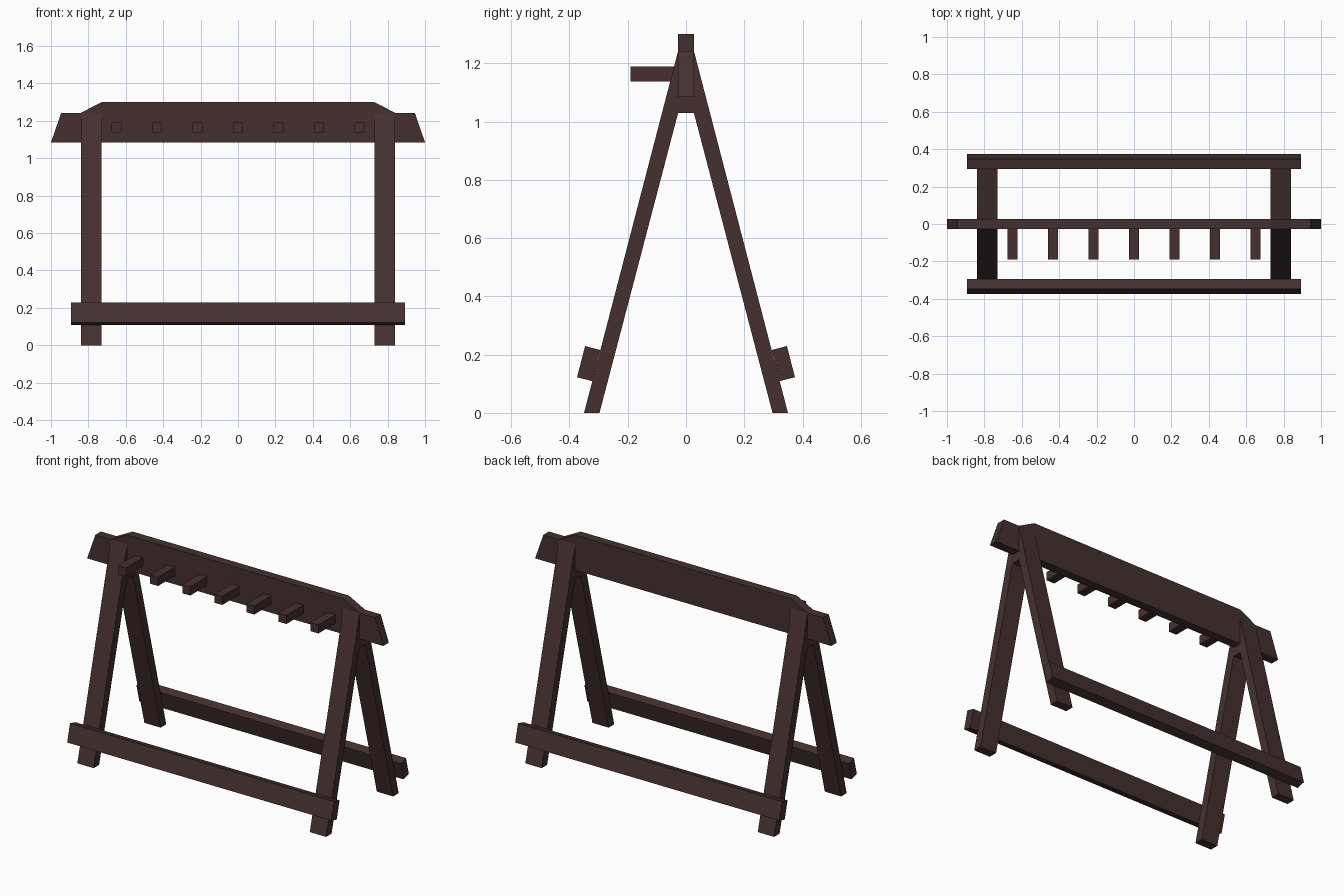
import bpy, bmesh
from mathutils import Vector

if "Cube" in bpy.data.objects:
    bpy.data.objects.remove(bpy.data.objects["Cube"])

wood = bpy.data.materials.new("dark brown wood")
wood.diffuse_color = (0.061, 0.030, 0.030, 1)
wood.use_nodes = True
wood.node_tree.nodes["Principled BSDF"].inputs["Base Color"].default_value = wood.diffuse_color


def prism(name, points, axis, lo, hi):
    """Extrude a 2D profile; axis 'x' takes (y, z) points, axis 'y' takes (x, z)."""
    bm = bmesh.new()
    place = (lambda p: (lo, p[0], p[1])) if axis == 'x' else (lambda p: (p[0], lo, p[1]))
    face = bm.faces.new([bm.verts.new(place(p)) for p in points])
    ext = bmesh.ops.extrude_face_region(bm, geom=[face])
    shift = Vector((hi - lo, 0, 0)) if axis == 'x' else Vector((0, hi - lo, 0))
    bmesh.ops.translate(bm, vec=shift,
                        verts=[v for v in ext['geom'] if isinstance(v, bmesh.types.BMVert)])
    bmesh.ops.recalc_face_normals(bm, faces=bm.faces)
    mesh = bpy.data.meshes.new(name)
    bm.to_mesh(mesh)
    bm.free()
    mesh.materials.append(wood)
    obj = bpy.data.objects.new(name, mesh)
    bpy.context.collection.objects.link(obj)
    return obj


def mirrored(half):
    return half + [(-a, z) for a, z in reversed(half)]


T = 0.027  # half thickness of the boards

# Top beam with slanted ends and raised middle
prism("top_beam", mirrored([(-1.0, 1.085), (-0.945, 1.243), (-0.84, 1.243), (-0.73, 1.3)]),
      'y', -T, T)

# A-shaped leg frames, left and right
frame = mirrored([(-0.297, 0), (-0.35, 0), (-T, 1.243)]) + [(T, 1.03), (-T, 1.03)]
for side, x in (("left", -0.84), ("right", 0.73)):
    prism(side + "_leg_frame", frame, 'x', x, x + 0.11)

# Tilted lower rails, lying on the outside of the legs
rail = [(-0.322, 0.109), (-0.374, 0.1225), (-0.3465, 0.2295), (-0.2945, 0.216)]
for side, s in (("front", 1), ("back", -1)):
    prism(side + "_rail", [(s * y, z) for y, z in rail], 'x', -0.892, 0.892)

# Row of pegs on the front of the beam
for i in range(7):
    x = (i - 3) * 0.2167
    prism("peg_%d" % (i + 1), [(-0.19, 1.137), (-T, 1.137), (-T, 1.19), (-0.19, 1.19)],
          'x', x - 0.0265, x + 0.0265)
